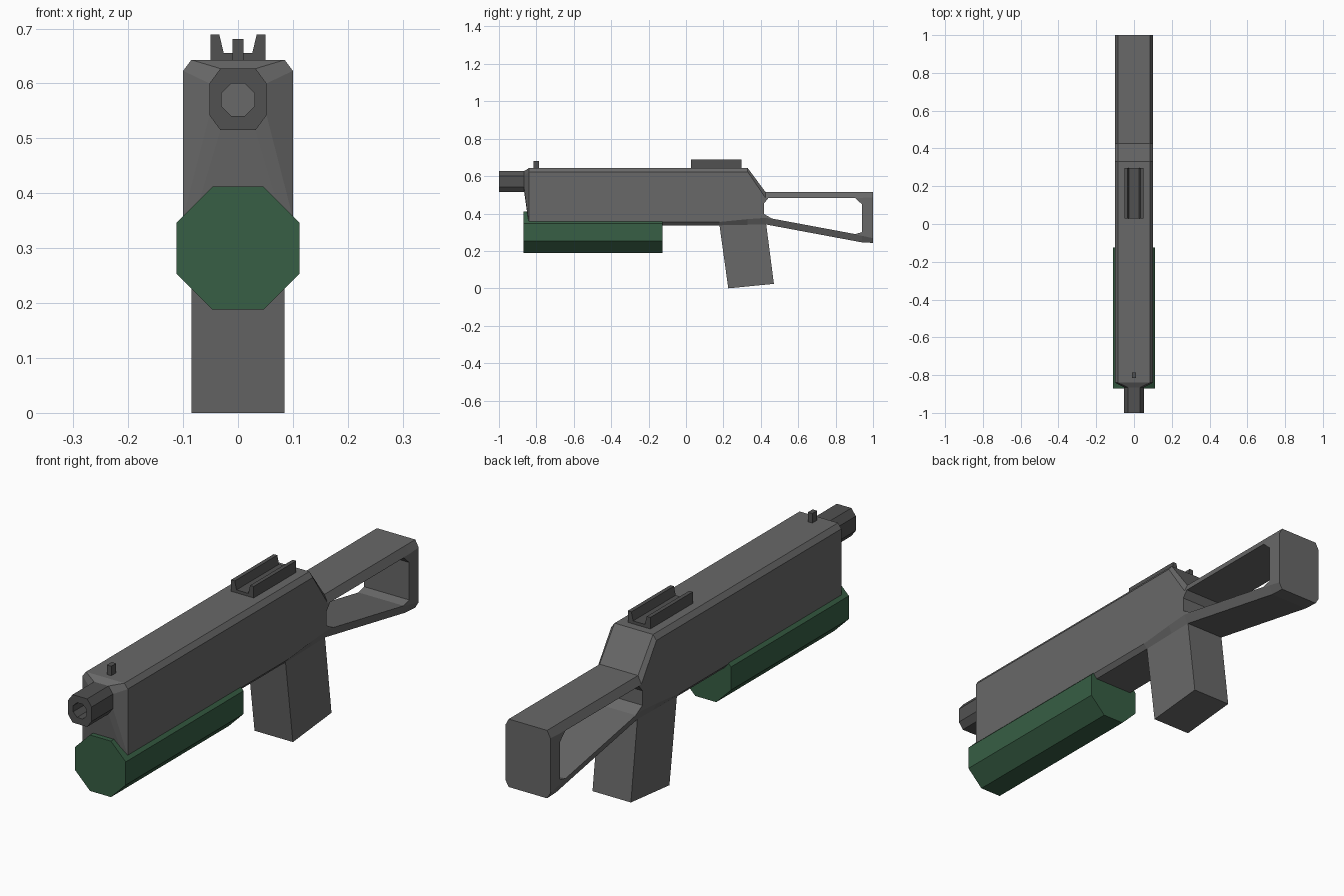
import bpy
import bmesh
import math

if "Cube" in bpy.data.objects:
    bpy.data.objects.remove(bpy.data.objects["Cube"])


def paint(name, colour):
    mat = bpy.data.materials.new(name)
    mat.diffuse_color = colour
    mat.use_nodes = True
    mat.node_tree.nodes["Principled BSDF"].inputs["Base Color"].default_value = mat.diffuse_color
    return mat


GREY = paint("grey_metal", (0.14, 0.14, 0.14, 1))
DARK = paint("dark_metal", (0.083, 0.083, 0.083, 1))
GREEN = paint("green_paint", (0.038, 0.112, 0.058, 1))


def loft(name, rings, mat):
    """Skin matching rings of points and cap both ends."""
    bm = bmesh.new()
    loops = [[bm.verts.new(p) for p in ring] for ring in rings]
    n = len(loops[0])
    for a, b in zip(loops, loops[1:]):
        for i in range(n):
            j = (i + 1) % n
            bm.faces.new((a[i], a[j], b[j], b[i]))
    bm.faces.new(loops[0])
    bm.faces.new(loops[-1])
    bmesh.ops.recalc_face_normals(bm, faces=bm.faces)
    mesh = bpy.data.meshes.new(name)
    bm.to_mesh(mesh)
    bm.free()
    mesh.materials.append(mat)
    obj = bpy.data.objects.new(name, mesh)
    bpy.context.collection.objects.link(obj)
    return obj


def extrude_x(name, profile, half, mat):
    return loft(name, [[(x, y, z) for y, z in profile] for x in (-half, half)], mat)


def extrude_y(name, profile, y0, y1, mat):
    return loft(name, [[(x, y, z) for x, z in profile] for y in (y0, y1)], mat)


def section(y, top, bottom, half=0.1, flat=0.085, cut_top=0.02, cut_bottom=0.018):
    """Box section with four clipped corners."""
    right = [(flat, bottom), (half, bottom + cut_bottom),
             (half, top - cut_top), (flat, top)]
    return [(x, y, z) for x, z in right] + [(-x, y, z) for x, z in reversed(right)]


# Receiver, muzzle and stock as one lofted body, starting inside the bore
barrel = dict(half=0.052, flat=0.032, cut_top=0.027, cut_bottom=0.027)
bore = dict(half=0.03, flat=0.0125, cut_top=0.0175, cut_bottom=0.0175)
body = loft("receiver_and_stock", [
    section(-0.90, 0.600, 0.541, **bore),
    section(-1.0, 0.600, 0.541, **bore),
    section(-1.0, 0.627, 0.515, **barrel),
    section(-0.865, 0.627, 0.515, **barrel),
    section(-0.84, 0.643, 0.337),
    section(0.18, 0.643, 0.337),
    section(0.33, 0.643, 0.34, cut_bottom=0.03),
    section(0.425, 0.515, 0.342, cut_top=0.031, cut_bottom=0.035),
    section(0.94, 0.515, 0.246, cut_top=0.031, cut_bottom=0.035),
    section(1.0, 0.515, 0.243, cut_top=0.028, cut_bottom=0.025),
], GREY)

# Darker barrel faces
body.data.materials.append(DARK)
for face in body.data.polygons:
    if face.center.y < -0.92:
        face.material_index = 1

# Opening through the stock
hole = [(0.44, 0.482), (0.905, 0.482), (0.94, 0.45), (0.94, 0.30),
        (0.905, 0.29), (0.46, 0.373), (0.418, 0.397), (0.418, 0.455)]
cutter = extrude_x("stock_opening_cutter", hole, 0.2, GREY)
cutter.hide_render = True
mod = body.modifiers.new("stock_opening", "BOOLEAN")
mod.operation = "DIFFERENCE"
mod.solver = "EXACT"
mod.object = cutter
bpy.context.view_layer.objects.active = body
bpy.ops.object.modifier_apply(modifier=mod.name)
bpy.data.objects.remove(cutter)

# Raked grip
extrude_x("grip", [(0.178, 0.345), (0.428, 0.348), (0.47, 0.024), (0.226, 0.0)],
          0.085, GREY)

# Octagonal pump handle
radius = 0.112 / math.cos(math.pi / 8)
octagon = [(radius * math.cos(math.pi / 8 + i * math.pi / 4),
            0.3 + radius * math.sin(math.pi / 8 + i * math.pi / 4)) for i in range(8)]
extrude_y("pump_handle", octagon, -0.87, -0.125, GREEN)

# Channel shaped rear sight
side = [(0.05, 0.638), (0.05, 0.689), (0.034, 0.689), (0.026, 0.655)]
extrude_y("rear_sight", side + [(-x, z) for x, z in reversed(side)], 0.028, 0.297, DARK)

# Front sight post
extrude_y("front_sight", [(-0.01, 0.638), (0.01, 0.638), (0.01, 0.681), (-0.01, 0.681)],
          -0.815, -0.785, DARK)
